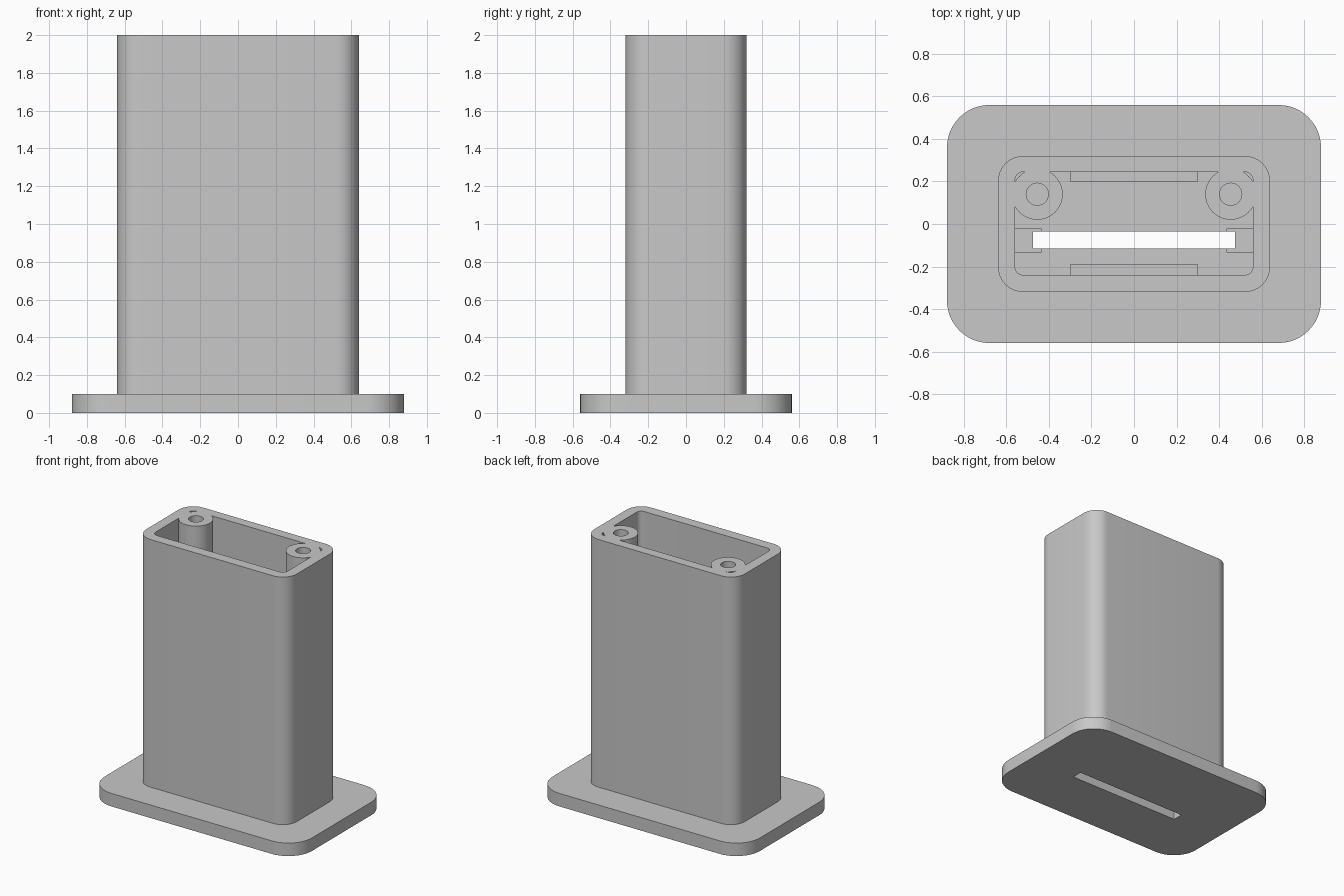
import bpy
import bmesh
from math import cos, sin, pi, radians

if "Cube" in bpy.data.objects:
    bpy.data.objects.remove(bpy.data.objects["Cube"], do_unlink=True)

GREY = (0.58, 0.58, 0.58, 1.0)
grey = bpy.data.materials.new("light grey")
grey.use_nodes = True
grey.diffuse_color = GREY
grey.node_tree.nodes["Principled BSDF"].inputs["Base Color"].default_value = GREY


def prism(name, outline, z0, z1):
    """Extrude a counter-clockwise outline from z0 to z1."""
    bm = bmesh.new()
    face = bm.faces.new([bm.verts.new((x, y, z0)) for x, y in outline])
    top = bmesh.ops.extrude_face_region(bm, geom=[face])["geom"]
    bmesh.ops.translate(bm, vec=(0, 0, z1 - z0),
                        verts=[v for v in top if isinstance(v, bmesh.types.BMVert)])
    bmesh.ops.recalc_face_normals(bm, faces=bm.faces)
    mesh = bpy.data.meshes.new(name)
    bm.to_mesh(mesh)
    bm.free()
    mesh.materials.append(grey)
    obj = bpy.data.objects.new(name, mesh)
    bpy.context.collection.objects.link(obj)
    return obj


def rect(x0, x1, y0, y1):
    return [(x0, y0), (x1, y0), (x1, y1), (x0, y1)]


def rounded_rect(x0, x1, y0, y1, r, steps=12):
    corners = [(x1 - r, y1 - r), (x0 + r, y1 - r), (x0 + r, y0 + r), (x1 - r, y0 + r)]
    return [(cx + r * cos(a), cy + r * sin(a))
            for q, (cx, cy) in enumerate(corners)
            for a in [(q + i / steps) * pi / 2 for i in range(steps + 1)]]


def circle(cx, cy, r, sides=48):
    return [(cx + r * cos(2 * pi * i / sides), cy + r * sin(2 * pi * i / sides))
            for i in range(sides)]


def activate(obj):
    bpy.ops.object.select_all(action='DESELECT')
    obj.select_set(True)
    bpy.context.view_layer.objects.active = obj


def cut(obj, cutter):
    """Subtract the cutter and remove it."""
    mod = obj.modifiers.new("cut", 'BOOLEAN')
    mod.operation = 'DIFFERENCE'
    mod.solver = 'EXACT'
    mod.object = cutter
    activate(obj)
    bpy.ops.object.modifier_apply(modifier=mod.name)
    bpy.data.objects.remove(cutter, do_unlink=True)


PLATE, TOP = 0.1, 2.0
BOSS_X, BOSS_Y = 0.455, 0.14

# Base plate with the through slot
base = prism("base_plate", rounded_rect(-0.88, 0.88, -0.56, 0.56, 0.2), 0, PLATE)
cut(base, prism("slot_cutter", rect(-0.475, 0.475, -0.115, -0.035), -0.1, 0.3))

# Hollow tower; the cavity leaves the two screw bosses standing
tower = prism("tower", rounded_rect(-0.64, 0.64, -0.32, 0.32, 0.12), PLATE, TOP)
cavity = prism("cavity_cutter", rounded_rect(-0.56, 0.56, -0.24, 0.245, 0.04), 0, 2.2)
for side in (-1, 1):
    cut(cavity, prism("boss_cutter", circle(side * BOSS_X, BOSS_Y, 0.12), -0.1, 2.3))
cut(tower, cavity)
for side in (-1, 1):
    cut(tower, prism("screw_hole_cutter", circle(side * BOSS_X, BOSS_Y, 0.052), 1.4, 2.2))

# Grooved board guides at both ends of the slot
parts = [base, tower]
for side, label in ((-1, "right"), (1, "left")):
    outline = [(0.56, -0.135), (0.56, -0.02), (0.435, -0.02), (0.435, -0.035),
               (0.475, -0.035), (0.475, -0.115), (0.435, -0.115), (0.435, -0.135)]
    parts.append(prism(label + "_board_guide",
                       [(side * x, y) for x, y in outline], PLATE, 0.4))

# Low ledges along the long walls
parts.append(prism("back_ledge", rect(-0.3, 0.3, 0.2, 0.245), PLATE, 0.3))
parts.append(prism("front_ledge", rect(-0.3, 0.3, -0.24, -0.19), PLATE, 0.3))

for obj in parts:
    activate(obj)
    bpy.ops.object.shade_smooth_by_angle(angle=radians(30))
